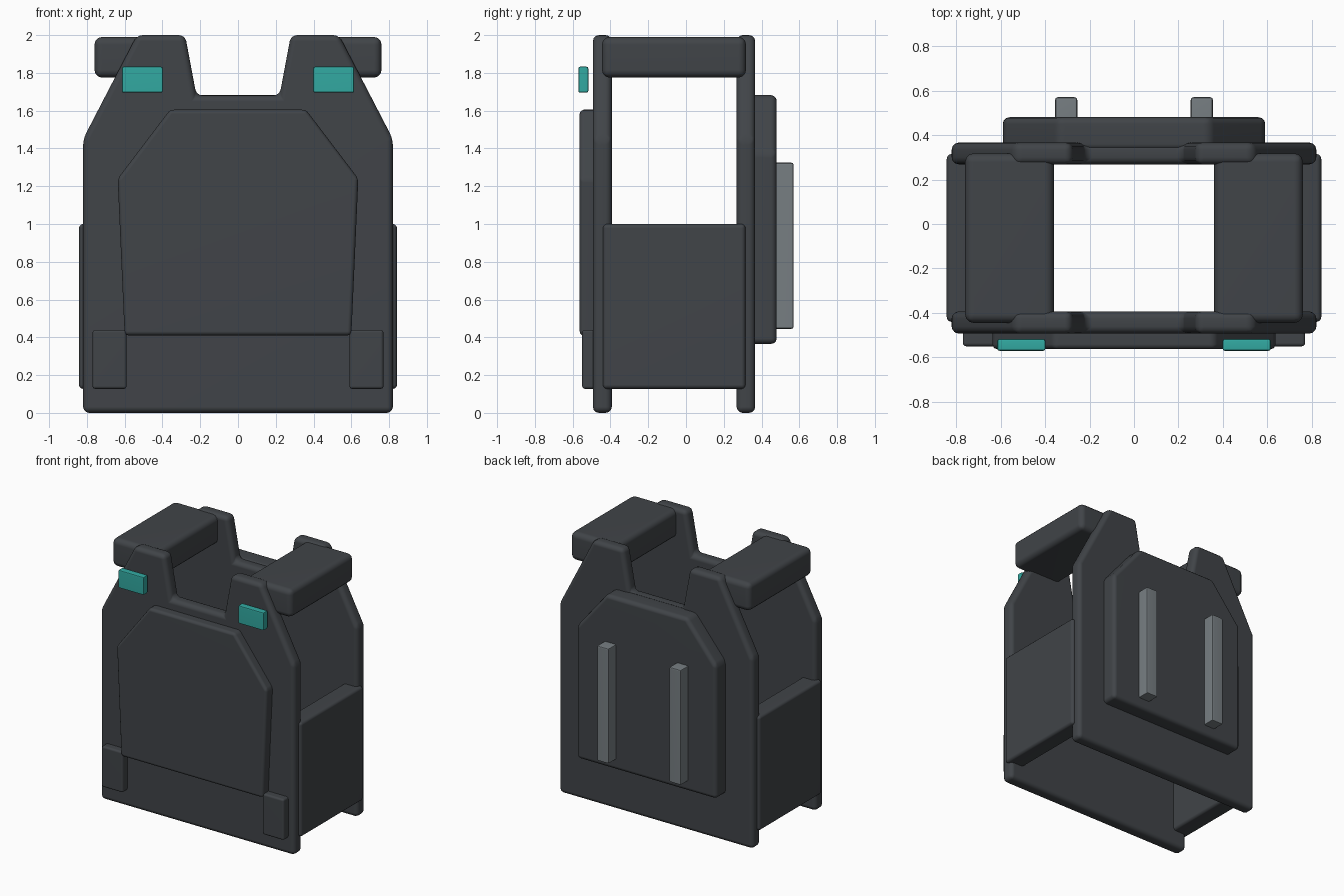
import bpy, bmesh, math

if "Cube" in bpy.data.objects:
    bpy.data.objects.remove(bpy.data.objects["Cube"])


def material(name, rgb):
    m = bpy.data.materials.new(name)
    m.diffuse_color = (*rgb, 1)
    m.use_nodes = True
    m.node_tree.nodes["Principled BSDF"].inputs["Base Color"].default_value = m.diffuse_color
    return m


DARK = material("dark_grey_fabric", (0.052, 0.058, 0.065))
GREY = material("mid_grey_strap", (0.185, 0.21, 0.225))
TEAL = material("teal_patch", (0.032, 0.40, 0.36))


def prism(name, outline, y0, y1, bevel, mat, segments=3):
    """Extrude an x-z outline from y0 to y1 and round its edges."""
    bm = bmesh.new()
    face = bm.faces.new([bm.verts.new((x, y0, z)) for x, z in outline])
    ext = bmesh.ops.extrude_face_region(bm, geom=[face])
    verts = [g for g in ext["geom"] if isinstance(g, bmesh.types.BMVert)]
    bmesh.ops.translate(bm, vec=(0, y1 - y0, 0), verts=verts)
    bmesh.ops.recalc_face_normals(bm, faces=bm.faces[:])
    edges = [e for e in bm.edges if e.calc_face_angle(0) > math.radians(20)]
    bmesh.ops.bevel(bm, geom=edges, offset=bevel, segments=segments,
                    profile=0.5, affect='EDGES', clamp_overlap=True)
    me = bpy.data.meshes.new(name)
    bm.to_mesh(me)
    bm.free()
    me.materials.append(mat)
    me.polygons.foreach_set("use_smooth", [True] * len(me.polygons))
    me.set_sharp_from_angle(angle=math.radians(40))
    ob = bpy.data.objects.new(name, me)
    bpy.context.collection.objects.link(ob)
    wn = ob.modifiers.new("weighted_normals", 'WEIGHTED_NORMAL')
    wn.keep_sharp = True
    return ob


def mirrored(half):
    """Complete a right-half outline (bottom to top) across x = 0."""
    return half + [(-x, z) for x, z in reversed(half)]


def box_pair(name, x0, x1, y0, y1, z0, z1, bevel, mat, segments=3):
    for side, s in (("left", -1), ("right", 1)):
        pts = [(s * x0, z0), (s * x1, z0), (s * x1, z1), (s * x0, z1)]
        prism(f"{name}_{side}", pts, y0, y1, bevel, mat, segments)


# Main front and back panels with neck notch
panel = mirrored([(0.82, 0.0), (0.82, 1.45), (0.535, 2.0), (0.28, 2.0), (0.22, 1.68)])
prism("front_panel", panel, -0.493, -0.393, 0.032, DARK)
prism("back_panel", panel, 0.268, 0.366, 0.032, DARK)

# Raised armour plates
prism("front_plate", mirrored([(0.60, 0.41), (0.637, 1.24), (0.36, 1.605)]),
      -0.563, -0.44, 0.022, DARK)
prism("back_plate", mirrored([(0.59, 0.365), (0.59, 1.38), (0.34, 1.683)]),
      0.33, 0.48, 0.03, DARK)

# Side panels, shoulder pads and small front pouches
box_pair("side_panel", 0.70, 0.842, -0.44, 0.315, 0.127, 1.0, 0.022, DARK)
box_pair("shoulder_pad", 0.36, 0.76, -0.445, 0.318, 1.775, 1.99, 0.04, DARK)
box_pair("front_pouch", 0.59, 0.77, -0.55, -0.45, 0.127, 0.44, 0.015, DARK)

# Back straps and shoulder patches
box_pair("back_strap", 0.255, 0.355, 0.45, 0.57, 0.445, 1.325, 0.012, GREY, 2)
box_pair("shoulder_patch", 0.398, 0.615, -0.57, -0.517, 1.695, 1.833, 0.01, TEAL, 2)
